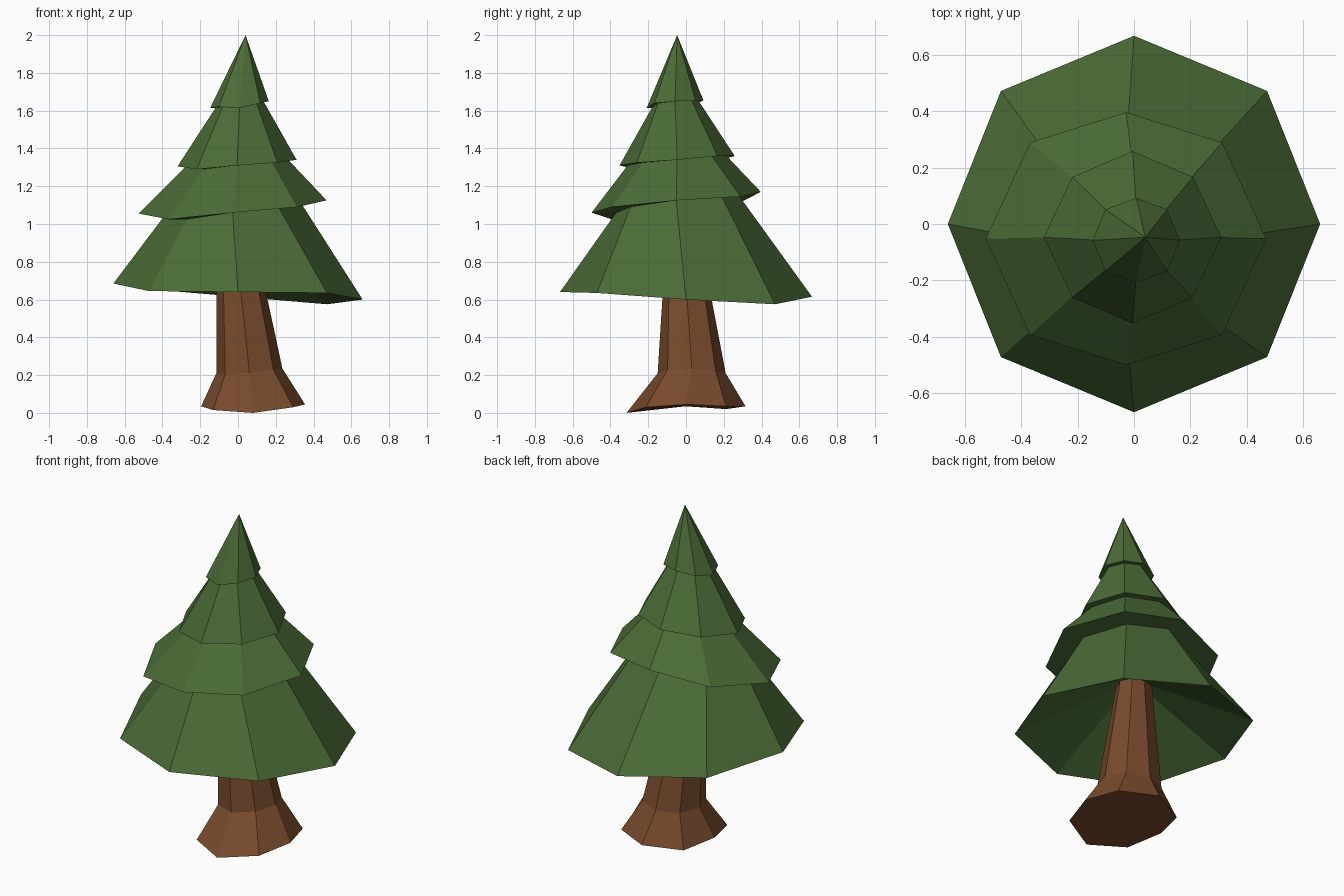
import bpy, bmesh, math

if "Cube" in bpy.data.objects:
    bpy.data.objects.remove(bpy.data.objects["Cube"])


def ring(cx, cy, rx, ry, rd, heights):
    """Eight points from +x counter-clockwise; separate x, y and diagonal radii."""
    pts = []
    for i, z in enumerate(heights):
        a = i * math.pi / 4
        r = rd if i % 2 else (rx if i % 4 == 0 else ry)
        pts.append((cx + r * math.cos(a), cy + r * math.sin(a), z))
    return pts


def shrink(pts, k):
    """Scale a ring toward its own centre without changing its heights."""
    cx = sum(p[0] for p in pts) / 8
    cy = sum(p[1] for p in pts) / 8
    return [(cx + (x - cx) * k, cy + (y - cy) * k, z) for x, y, z in pts]


def loft(name, rings, color, apex=None):
    """Bridge rings in order, cap the start, close the end with a cap or a point."""
    bm = bmesh.new()
    loops = [[bm.verts.new(p) for p in r] for r in rings]
    bm.faces.new(loops[0][::-1])
    for a, b in zip(loops, loops[1:]):
        for i in range(8):
            j = (i + 1) % 8
            bm.faces.new((a[i], a[j], b[j], b[i]))
    if apex:
        tip = bm.verts.new(apex)
        for i in range(8):
            bm.faces.new((loops[-1][i], loops[-1][(i + 1) % 8], tip))
    else:
        bm.faces.new(loops[-1])
    bmesh.ops.recalc_face_normals(bm, faces=bm.faces)
    mesh = bpy.data.meshes.new(name)
    bm.to_mesh(mesh)
    bm.free()
    mat = bpy.data.materials.new(name + "_color")
    mat.diffuse_color = color
    mat.use_nodes = True
    mat.node_tree.nodes["Principled BSDF"].inputs["Base Color"].default_value = mat.diffuse_color
    mesh.materials.append(mat)
    obj = bpy.data.objects.new(name, mesh)
    bpy.context.collection.objects.link(obj)
    return obj


# Trunk: flared foot, bend above the roots, taper up into the foliage
loft("trunk", [
    ring(0.08, 0.0, 0.275, 0.315, 0.30, [.045, .035, .035, .02, .035, .015, 0, .03]),
    ring(0.06, 0.03, 0.175, 0.18, 0.18, [.235, .22, .21, .21, .21, .205, .21, .23]),
    ring(-0.012, -0.015, 0.10, 0.09, 0.10, [.92] * 8),
], (0.19, 0.07, 0.026, 1))

# Foliage: rims of the four tiers, each slightly tilted
rims = [
    ring(0.0, 0.0, 0.66, 0.667, 0.667, [.60, .575, .615, .655, .685, .645, .64, .635]),
    ring(-0.028, -0.052, 0.497, 0.448, 0.482, [1.125, 1.145, 1.17, 1.115, 1.055, 1.025, 1.06, 1.09]),
    ring(-0.005, -0.047, 0.315, 0.305, 0.302, [1.34, 1.36, 1.36, 1.335, 1.305, 1.29, 1.31, 1.325]),
    ring(0.008, -0.058, 0.155, 0.15, 0.155, [1.65, 1.65, 1.655, 1.635, 1.615, 1.62, 1.615, 1.64]),
]
# Hollow underside, then each tier's wall ends under the next rim
shell = [ring(-0.012, -0.015, 0.09, 0.08, 0.09, [.92] * 8), rims[0]]
for rim, k in zip(rims[1:], (0.71, 0.86, 0.82)):
    shell += [shrink(rim, k), rim]
loft("foliage", shell, (0.07, 0.15, 0.038, 1), apex=(0.04, -0.047, 2.0))
